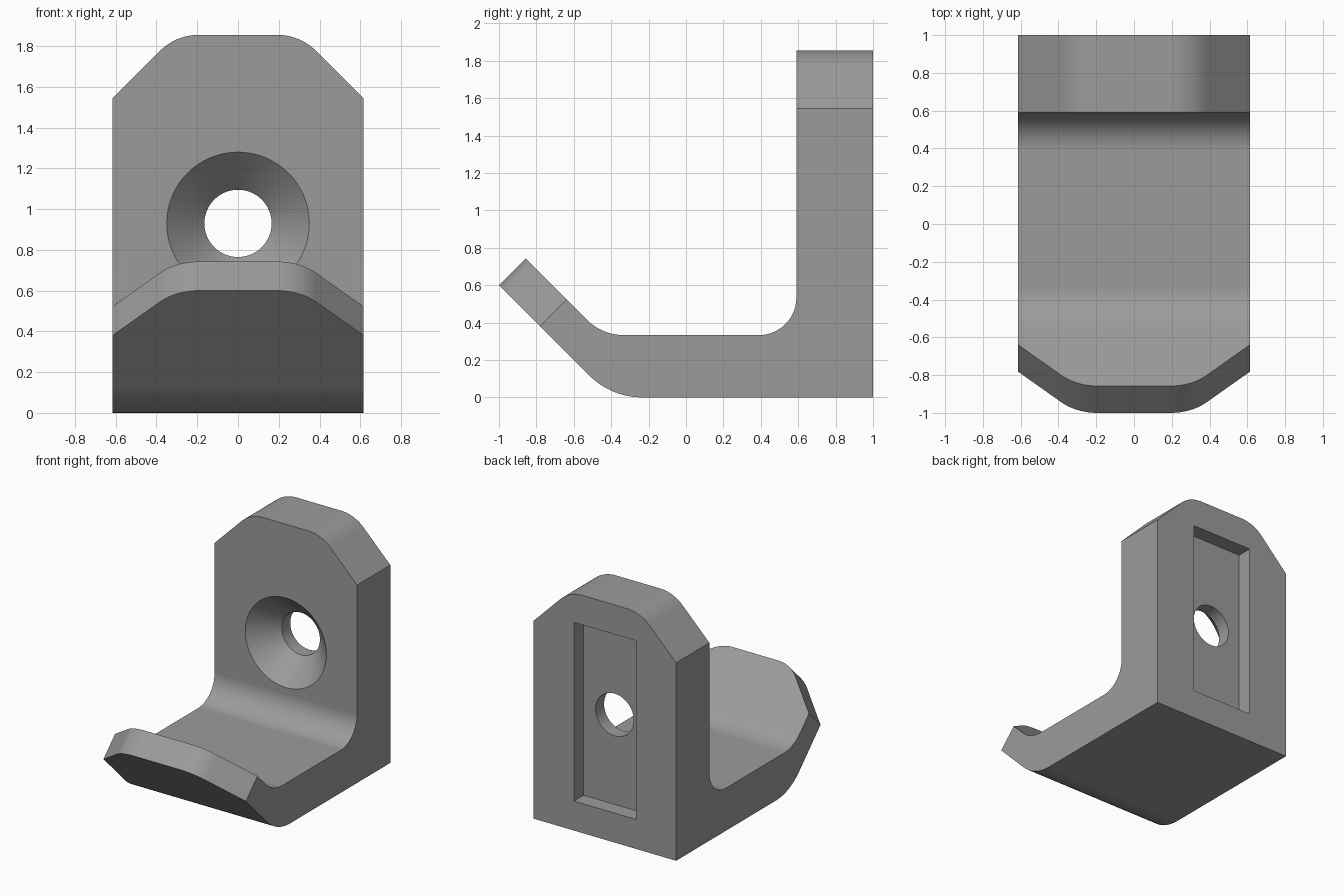
import bpy, bmesh, math
from mathutils import Vector, Matrix

if "Cube" in bpy.data.objects:
    bpy.data.objects.remove(bpy.data.objects["Cube"])

HALF_W = 0.615      # half width of the hook
HOLE_Z = 0.93       # height of the screw hole


def fillet(corners, steps=14):
    """Round 2D corners given as (a, b, radius)."""
    out = []
    n = len(corners)
    for i, (a, b, r) in enumerate(corners):
        p = Vector((a, b))
        if r == 0:
            out.append(p)
            continue
        d0 = (Vector(corners[i - 1][:2]) - p).normalized()
        d1 = (Vector(corners[(i + 1) % n][:2]) - p).normalized()
        half = d0.angle(d1) / 2
        centre = p + (d0 + d1).normalized() * (r / math.sin(half))
        t = r / math.tan(half)
        s, e = p + d0 * t - centre, p + d1 * t - centre
        sweep = s.angle_signed(e)
        for k in range(steps + 1):
            ang = -sweep * k / steps
            out.append(centre + Matrix.Rotation(ang, 2) @ s)
    return out


def make_object(name, bm):
    bmesh.ops.recalc_face_normals(bm, faces=bm.faces)
    mesh = bpy.data.meshes.new(name)
    bm.to_mesh(mesh)
    bm.free()
    obj = bpy.data.objects.new(name, mesh)
    bpy.context.collection.objects.link(obj)
    return obj


def prism(name, points, place, d0, d1):
    """Extrude a 2D outline; place(a, b, d) gives the 3D position."""
    bm = bmesh.new()
    lo = [bm.verts.new(place(p[0], p[1], d0)) for p in points]
    hi = [bm.verts.new(place(p[0], p[1], d1)) for p in points]
    bm.faces.new(lo)
    bm.faces.new(hi)
    for i in range(len(points)):
        j = (i + 1) % len(points)
        bm.faces.new((lo[i], lo[j], hi[j], hi[i]))
    return make_object(name, bm)


# Hook body: side profile (y, z) extruded across the width
profile = fillet([
    (1, 0, 0), (1, 1.855, 0), (0.59, 1.855, 0), (0.59, 0.333, 0.2),
    (-0.448, 0.333, 0.28), (-0.857, 0.742, 0), (-1, 0.6, 0), (-0.4, 0, 0.4)])
hook = prism("wall_hook", profile, lambda a, b, d: (d, a, b), -HALF_W, HALF_W)

# Rounded chamfer cutters for the back plate top and the lip end
# (outline is across the width and up to the end edge at 0)
corner = fillet([(0.15, 0.0, 0), (0.305, 0.0, 0.27), (0.755, -0.45, 0),
                 (0.755, 0.1, 0), (0.15, 0.1, 0)])
corner = corner[1:-1] + [Vector((corner[1].x, 0.1))]
S = math.sqrt(0.5)
cutters = []
for side in (-1, 1):
    cutters.append(prism("plate_corner_cutter", corner,
                         lambda a, b, d: (side * a, d, 1.855 + b), 0.5, 1.1))
    cutters.append(prism("lip_corner_cutter", corner,
                         lambda a, b, d: (side * a, -1 + S * (d - b), 0.6 + S * (d + b)),
                         -0.1, 0.3))

# Countersunk screw hole cutter: radius along y
bm = bmesh.new()
rings = []
for y, r in ((0.55, 0.39), (0.775, 0.165), (1.1, 0.165)):
    rings.append([bm.verts.new((r * math.cos(k * math.tau / 64), y,
                                HOLE_Z + r * math.sin(k * math.tau / 64)))
                  for k in range(64)])
for r0, r1 in zip(rings, rings[1:]):
    for k in range(64):
        j = (k + 1) % 64
        bm.faces.new((r0[k], r0[j], r1[j], r1[k]))
bm.faces.new(rings[0])
bm.faces.new(rings[-1])
cutters.append(make_object("screw_hole_cutter", bm))

# Rectangular recess in the back
cutters.append(prism("recess_cutter",
                     [(-0.267, 0.23), (0.267, 0.23), (0.267, 1.625), (-0.267, 1.625)],
                     lambda a, b, d: (a, d, b), 0.88, 1.1))

# Cut everything and bake the result
for c in cutters:
    c.hide_render = True
    m = hook.modifiers.new(c.name, 'BOOLEAN')
    m.operation = 'DIFFERENCE'
    m.solver = 'EXACT'
    m.object = c
deps = bpy.context.evaluated_depsgraph_get()
baked = bpy.data.meshes.new_from_object(hook.evaluated_get(deps))
hook.modifiers.clear()
hook.data = baked
for c in cutters:
    bpy.data.objects.remove(c)

# Single grey colour
grey = bpy.data.materials.new("grey")
grey.diffuse_color = (0.33, 0.33, 0.33, 1)
grey.use_nodes = True
grey.node_tree.nodes["Principled BSDF"].inputs["Base Color"].default_value = grey.diffuse_color
hook.data.materials.clear()
hook.data.materials.append(grey)

# Smooth rounded areas, keep edges sharp and flats flat
bpy.ops.object.select_all(action='DESELECT')
hook.select_set(True)
bpy.context.view_layer.objects.active = hook
bpy.ops.object.shade_smooth_by_angle(angle=math.radians(30))
weighted = hook.modifiers.new("flat_faces", 'WEIGHTED_NORMAL')
weighted.keep_sharp = True
